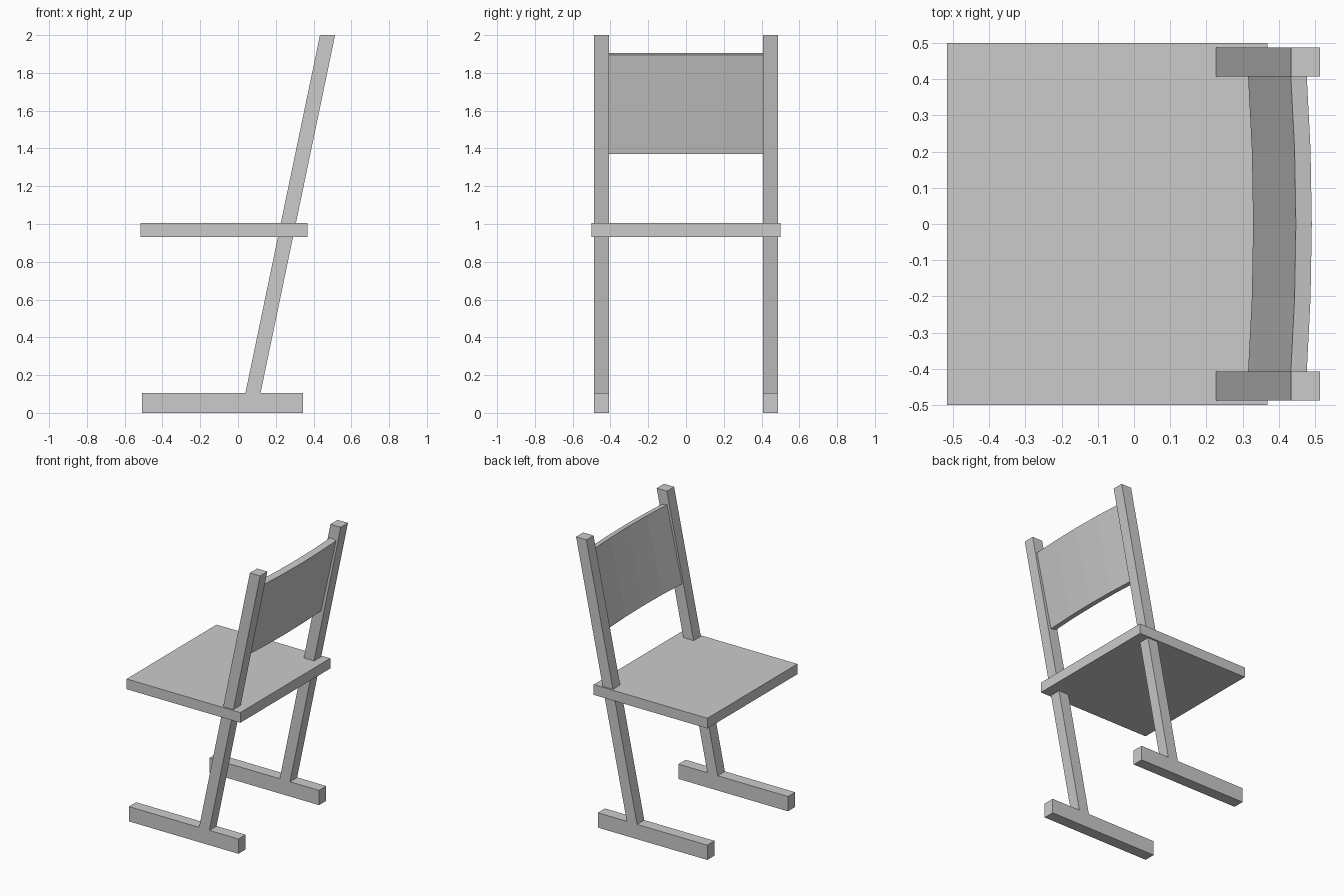
import bpy
import bmesh

if "Cube" in bpy.data.objects:
    bpy.data.objects.remove(bpy.data.objects["Cube"])


def new_object(name, bm):
    bmesh.ops.recalc_face_normals(bm, faces=bm.faces)
    mesh = bpy.data.meshes.new(name)
    bm.to_mesh(mesh)
    bm.free()
    obj = bpy.data.objects.new(name, mesh)
    bpy.context.collection.objects.link(obj)
    return obj


def loft(name, profile, stations):
    """Sweep an (x, z) profile along y; each station is (y, x offset)."""
    bm = bmesh.new()
    rings = [[bm.verts.new((x + dx, y, z)) for x, z in profile] for y, dx in stations]
    n = len(profile)
    for a, b in zip(rings, rings[1:]):
        for i in range(n):
            j = (i + 1) % n
            bm.faces.new((a[i], a[j], b[j], b[i]))
    bm.faces.new(rings[0])
    bm.faces.new(rings[-1])
    return new_object(name, bm)


def rect(x0, x1, z0, z1):
    return [(x0, z0), (x1, z0), (x1, z1), (x0, z1)]


# Seat board
loft("seat", rect(-0.517, 0.368, 0.932, 1.004), [(-0.5, 0), (0.5, 0)])

# Floor runners and leaning posts, one pair per side
post = [(0.039, 0.104), (0.119, 0.104), (0.514, 2.0), (0.434, 2.0)]
for side, s in (("right", -1), ("left", 1)):
    span = [(s * 0.408, 0), (s * 0.488, 0)]
    loft(side + "_foot", rect(-0.508, 0.345, 0.0, 0.104), span)
    loft(side + "_post", post, span)

# Backrest: tilted panel, gently bowed to the rear in four facets
panel = [(0.315, 1.38), (0.36, 1.37), (0.477, 1.895), (0.433, 1.905)]
half = 0.41
bow = [(half * t, 0.014 * (1 - t * t)) for t in (-1, -0.5, 0, 0.5, 1)]
loft("backrest", panel, bow)
